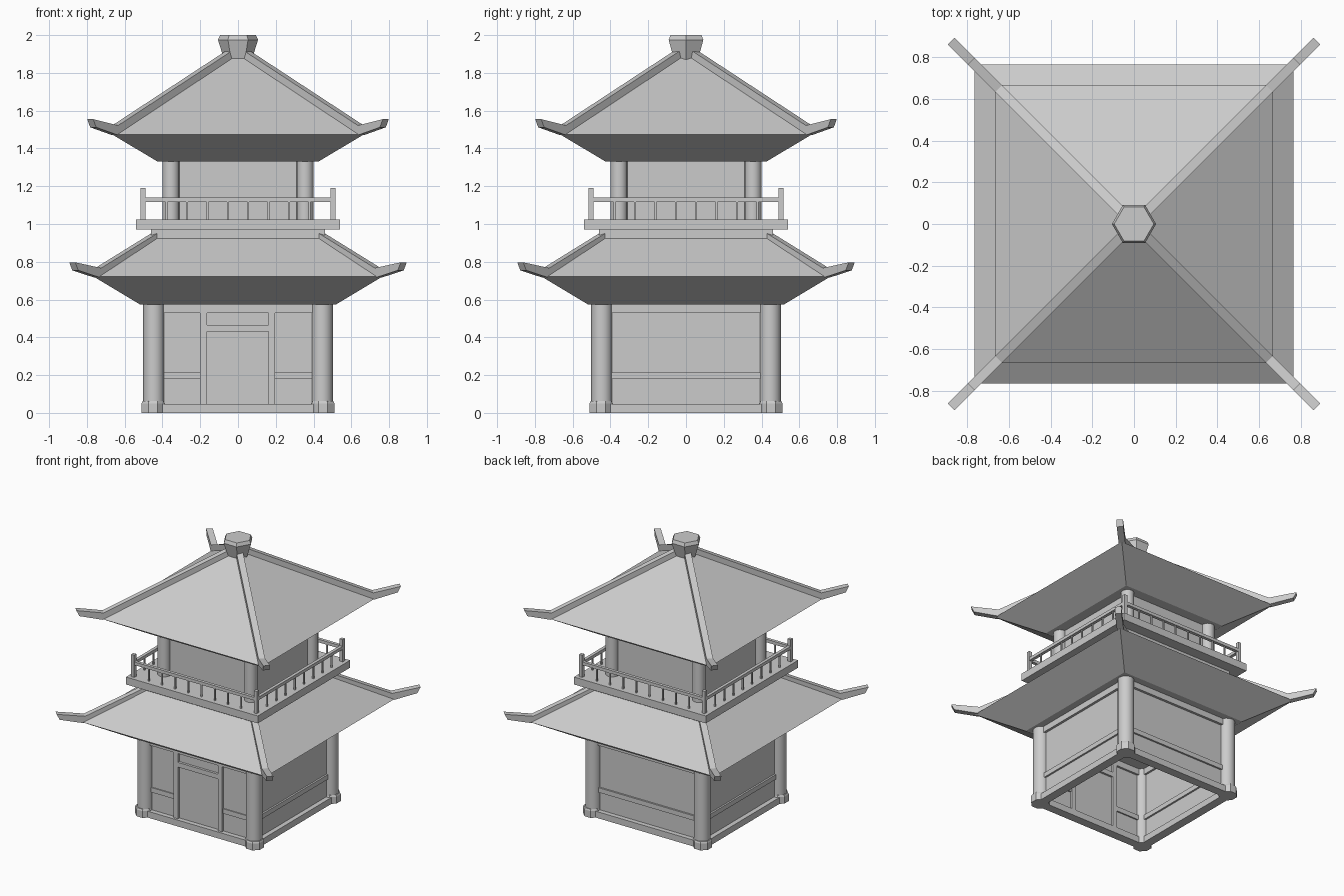
import bpy, bmesh, math
from mathutils import Matrix, Vector

if "Cube" in bpy.data.objects:
    bpy.data.objects.remove(bpy.data.objects["Cube"])

stone = bpy.data.materials.new("light_grey")
stone.diffuse_color = (0.6, 0.6, 0.6, 1)
stone.use_nodes = True
stone.node_tree.nodes["Principled BSDF"].inputs["Base Color"].default_value = stone.diffuse_color


def finish(bm, name, smooth=False):
    bmesh.ops.recalc_face_normals(bm, faces=bm.faces)
    me = bpy.data.meshes.new(name)
    bm.to_mesh(me)
    bm.free()
    ob = bpy.data.objects.new(name, me)
    me.materials.append(stone)
    bpy.context.collection.objects.link(ob)
    if smooth:
        bpy.ops.object.select_all(action='DESELECT')
        ob.select_set(True)
        bpy.context.view_layer.objects.active = ob
        bpy.ops.object.shade_smooth_by_angle(angle=math.radians(50))
    return ob


def boxes(name, specs, turns=(0,)):
    """Boxes given as x0, x1, y0, y1, z0, z1, repeated at quarter turns."""
    bm = bmesh.new()
    for k in turns:
        rot = Matrix.Rotation(k * math.pi / 2, 4, 'Z')
        for x0, x1, y0, y1, z0, z1 in specs:
            m = (rot @ Matrix.Translation(((x0 + x1) / 2, (y0 + y1) / 2, (z0 + z1) / 2))
                 @ Matrix.Diagonal((x1 - x0, y1 - y0, z1 - z0, 1)))
            bmesh.ops.create_cube(bm, size=1, matrix=m)
    return finish(bm, name)


def stack(name, levels, sides, start, centres=((0, 0),), smooth=False):
    """Loft regular polygons given as (radius, z) levels."""
    bm = bmesh.new()
    for cx, cy in centres:
        rings = []
        for r, z in levels:
            rings.append([bm.verts.new((cx + r * math.cos(start + i * math.tau / sides),
                                        cy + r * math.sin(start + i * math.tau / sides), z))
                          for i in range(sides)])
        for a, b in zip(rings, rings[1:]):
            for i in range(sides):
                j = (i + 1) % sides
                bm.faces.new((a[i], a[j], b[j], b[i]))
        bm.faces.new(rings[0][::-1])
        bm.faces.new(rings[-1])
    return finish(bm, name, smooth)


def square_roof(name, levels):
    return stack(name, [(h * math.sqrt(2), z) for h, z in levels], 4, math.pi / 4)


def hip_ridges(name, profile, half=0.0225):
    """Side profile along the diagonal, thickened and repeated on four corners."""
    bm = bmesh.new()
    for k in range(4):
        a = math.pi / 4 + k * math.pi / 2
        out = Vector((math.cos(a), math.sin(a), 0)) * math.sqrt(2)
        side = Vector((-math.sin(a), math.cos(a), 0)) * half
        left, right = [[bm.verts.new(out * r + side * s + Vector((0, 0, z)))
                        for r, z in profile] for s in (1, -1)]
        n = len(profile)
        for i in range(n):
            j = (i + 1) % n
            bm.faces.new((left[i], left[j], right[j], right[i]))
        bm.faces.new(left)
        bm.faces.new(right[::-1])
    return finish(bm, name)


def corners(d):
    return [(x, y) for x in (-d, d) for y in (-d, d)]


ALL = range(4)

# Lower storey: corner columns and their feet
stack("lower_columns", [(0.056, 0.05), (0.056, 0.58)], 16, 0, corners(0.446), True)
stack("column_feet", [(0.065, 0), (0.065, 0.05), (0.06, 0.062)], 8, math.pi / 8, corners(0.45))

# Lower storey: thin walls, sills, top beams and middle rails
boxes("lower_walls", [(-0.44, 0.44, -0.45, -0.435, 0.03, 0.575)], ALL)
boxes("sills", [(-0.41, 0.41, -0.485, -0.42, 0, 0.047)], ALL)
boxes("top_beams", [(-0.4, 0.4, -0.468, -0.42, 0.53, 0.575)], ALL)
boxes("middle_rails", [(-0.4, 0.4, -0.463, -0.422, 0.18, 0.215)], (1, 2, 3))
boxes("front_rails", [(-0.4, -0.19, -0.458, -0.425, 0.18, 0.215),
                      (0.19, 0.4, -0.458, -0.425, 0.18, 0.215)])
# Door frame on the front
boxes("door_frame", [(-0.2, -0.165, -0.468, -0.42, 0.047, 0.53),
                     (0.162, 0.197, -0.468, -0.42, 0.047, 0.53),
                     (-0.165, 0.162, -0.468, -0.42, 0.43, 0.465)])

# Lower roof with upturned hip ridges
square_roof("lower_roof", [(0.52, 0.575), (0.765, 0.722), (0.45, 0.93)])
hip_ridges("lower_hip_ridges", [(0.42, 0.965), (0.74, 0.767), (0.877, 0.797),
                                (0.862, 0.755), (0.75, 0.718), (0.42, 0.9)])

# Balcony
boxes("balcony_base", [(-0.46, 0.46, -0.46, 0.46, 0.92, 0.975)])
boxes("balcony_deck", [(-0.54, 0.54, -0.54, 0.54, 0.97, 1.025)])
boxes("railing_posts", [(-0.515, -0.49, -0.515, -0.49, 1.02, 1.19)], ALL)
boxes("railing_bars", [(-0.495, 0.495, -0.514, -0.491, 1.117, 1.14)], ALL)
boxes("balusters", [(x - 0.005, x + 0.005, -0.508, -0.498, 1.02, 1.12)
                    for x in [(i - 3.5) * 0.108 for i in range(8)]], ALL)

# Upper storey
stack("upper_columns", [(0.045, 1.02), (0.045, 1.335)], 16, 0, corners(0.355), True)
boxes("upper_walls", [(-0.35, 0.35, -0.35, 0.35, 1.02, 1.335)])

# Upper roof with upturned hip ridges
square_roof("upper_roof", [(0.425, 1.33), (0.668, 1.475), (0.02, 1.905)])
hip_ridges("upper_hip_ridges", [(0.035, 1.925), (0.65, 1.522), (0.782, 1.555),
                                (0.767, 1.512), (0.655, 1.472), (0.035, 1.87)])

# Six-sided finial
stack("finial", [(0.07, 1.86), (0.106, 1.975), (0.095, 2.0)], 6, 0)
